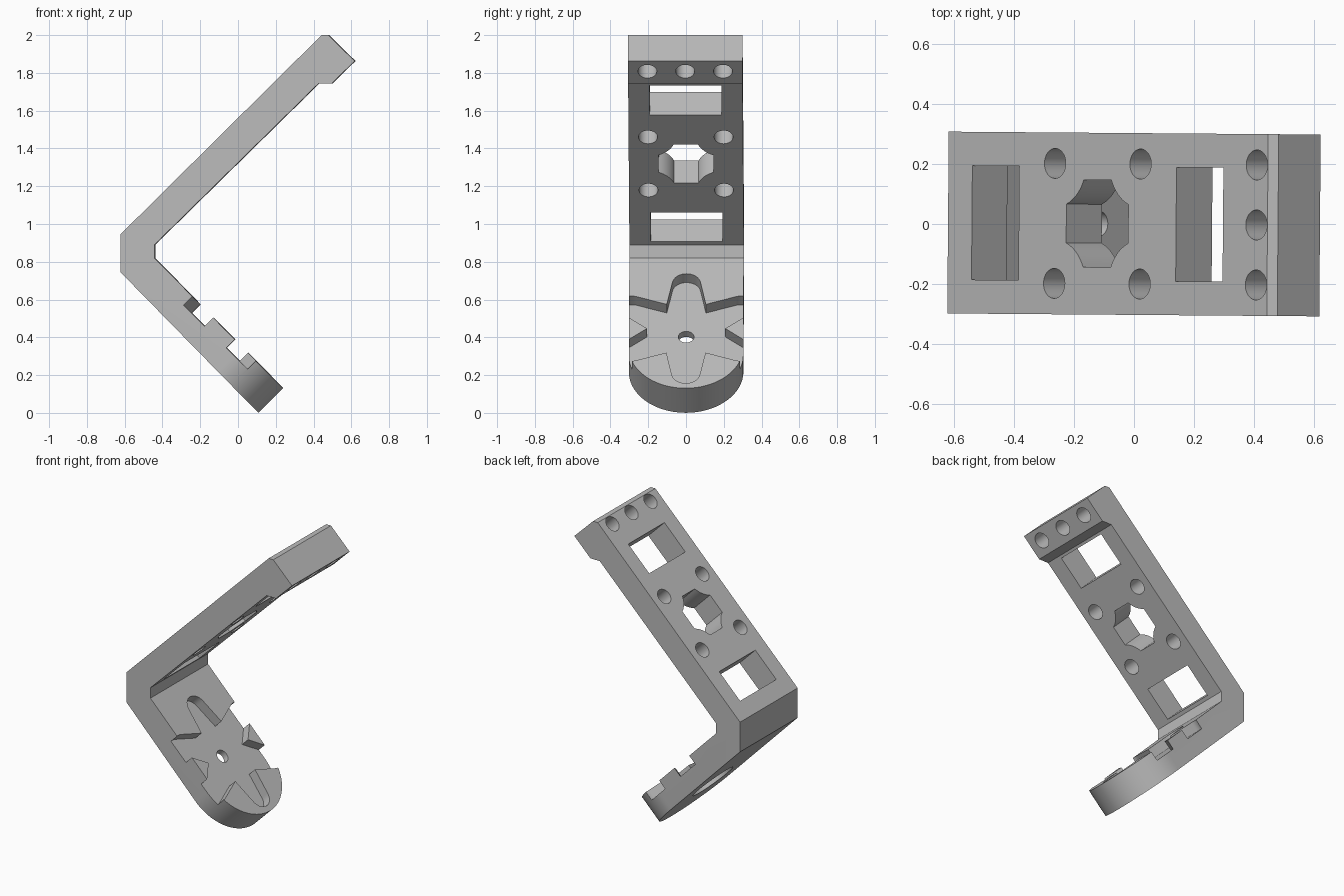
import bpy, bmesh
from math import sin, cos, pi, radians
from mathutils import Matrix, Vector

cube = bpy.data.objects.get("Cube")
if cube:
    bpy.data.objects.remove(cube, do_unlink=True)

gray = bpy.data.materials.new("light gray")
gray.use_nodes = True
gray.diffuse_color = (0.5, 0.5, 0.5, 1)
gray.node_tree.nodes["Principled BSDF"].inputs["Base Color"].default_value = (0.5, 0.5, 0.5, 1)


def frame(along, normal):
    """Matrix whose columns are the arm direction, the width and the face normal."""
    return Matrix((Vector(along).normalized(), Vector((0, 1, 0)), Vector(normal).normalized())).transposed()


def prism(name, outline, low, high, axes):
    """Closed solid from a 2D outline, extruded along the third axis of a frame."""
    bm = bmesh.new()
    bottom, top = [[bm.verts.new(axes @ Vector((u, v, w))) for u, v in outline] for w in (low, high)]
    bm.faces.new(bottom[::-1])
    bm.faces.new(top)
    for i in range(len(outline)):
        bm.faces.new((bottom[i - 1], bottom[i], top[i], top[i - 1]))
    bmesh.ops.recalc_face_normals(bm, faces=bm.faces[:])
    mesh = bpy.data.meshes.new(name)
    bm.to_mesh(mesh)
    bm.free()
    obj = bpy.data.objects.new(name, mesh)
    bpy.context.collection.objects.link(obj)
    obj.data.materials.append(gray)
    return obj


def arc(cu, cv, r, start, end, steps):
    angles = [radians(start + (end - start) * i / steps) for i in range(steps + 1)]
    return [(cu + r * cos(a), cv + r * sin(a)) for a in angles]


def circle(cu, cv, r, steps=40):
    return arc(cu, cv, r, 0, 360, steps)[:-1]


UPPER = frame((1, 0, 1), (-1, 0, 1))
LOWER = frame((1, 0, -1), (1, 0, 1))
SIDE = Matrix(((1, 0, 0), (0, 0, -1), (0, 1, 0)))
HALF = 0.303

# Bent bracket body
profile = [(0.445, 2.0), (0.48, 2.0), (0.62, 1.863), (0.5, 1.745), (0.43, 1.745),
           (-0.44, 0.89), (-0.44, 0.82), (0.24, 0.13), (0.11, 0), (-0.62, 0.745), (-0.62, 0.945)]
body = prism("angle_bracket", profile, -HALF, HALF, SIDE)
cutters = []


def cut(outline, low, high, axes):
    cutters.append(prism("cutter", outline, low, high, axes))


def cut_upper(outline):
    cut(outline, 0.7, 1.3, UPPER)


# Rectangular windows and screw holes in the upper arm
for t in (0.452, 1.41):
    cut_upper([(t - 0.11, -0.19), (t + 0.11, -0.19), (t + 0.11, 0.19), (t - 0.11, 0.19)])
for t, rows in ((0.73, (-0.2, 0.2)), (1.131, (-0.2, 0.2)), (1.677, (-0.2, 0, 0.2))):
    for y in rows:
        cut_upper(circle(t, y, 0.05))

# Central opening: a square whose corners are scooped around the screw holes
opening = []
for k in range(4):
    turn = Matrix.Rotation(k * pi / 2, 2)
    for p in arc(0.2, 0.2, 0.146, 248, 202, 8):
        q = turn @ Vector(p)
        opening.append((q.x + 0.93, q.y))
cut_upper(opening)

# Rounded end of the lower arm
end = -0.226
cut(arc(end, 0, HALF, 90, -90, 48) + [(end, -0.5), (0.4, -0.5), (0.4, 0.5), (end, 0.5)],
    -0.1, 0.45, LOWER)

# Six-armed star recess, shaft hole and rear counterbore
hub = -0.367
star = []
for k in range(6):
    a = 60 * k
    root = radians(a - 30)
    star.append((hub + 0.207 * cos(root), 0.207 * sin(root)))
    star += arc(hub + 0.332 * cos(radians(a)), 0.332 * sin(radians(a)), 0.075, a - 82, a + 82, 16)
cut(star, 0.2015, 0.45, LOWER)
cut(circle(hub, 0, 0.042), -0.1, 0.4, LOWER)
cut(circle(hub, 0, 0.15, 48), -0.1, 0.16, LOWER)

# Apply the cuts and finish the surface
for obj in bpy.context.view_layer.objects:
    obj.select_set(False)
bpy.context.view_layer.objects.active = body
body.select_set(True)
for c in cutters:
    c.hide_render = True
    mod = body.modifiers.new("cut", 'BOOLEAN')
    mod.operation = 'DIFFERENCE'
    mod.solver = 'EXACT'
    mod.object = c
    bpy.ops.object.modifier_apply(modifier=mod.name)
    bpy.data.objects.remove(c, do_unlink=True)
body.data.transform(Matrix.Rotation(radians(-0.45), 4, 'Z'))
bpy.ops.object.shade_smooth_by_angle(angle=radians(30))
